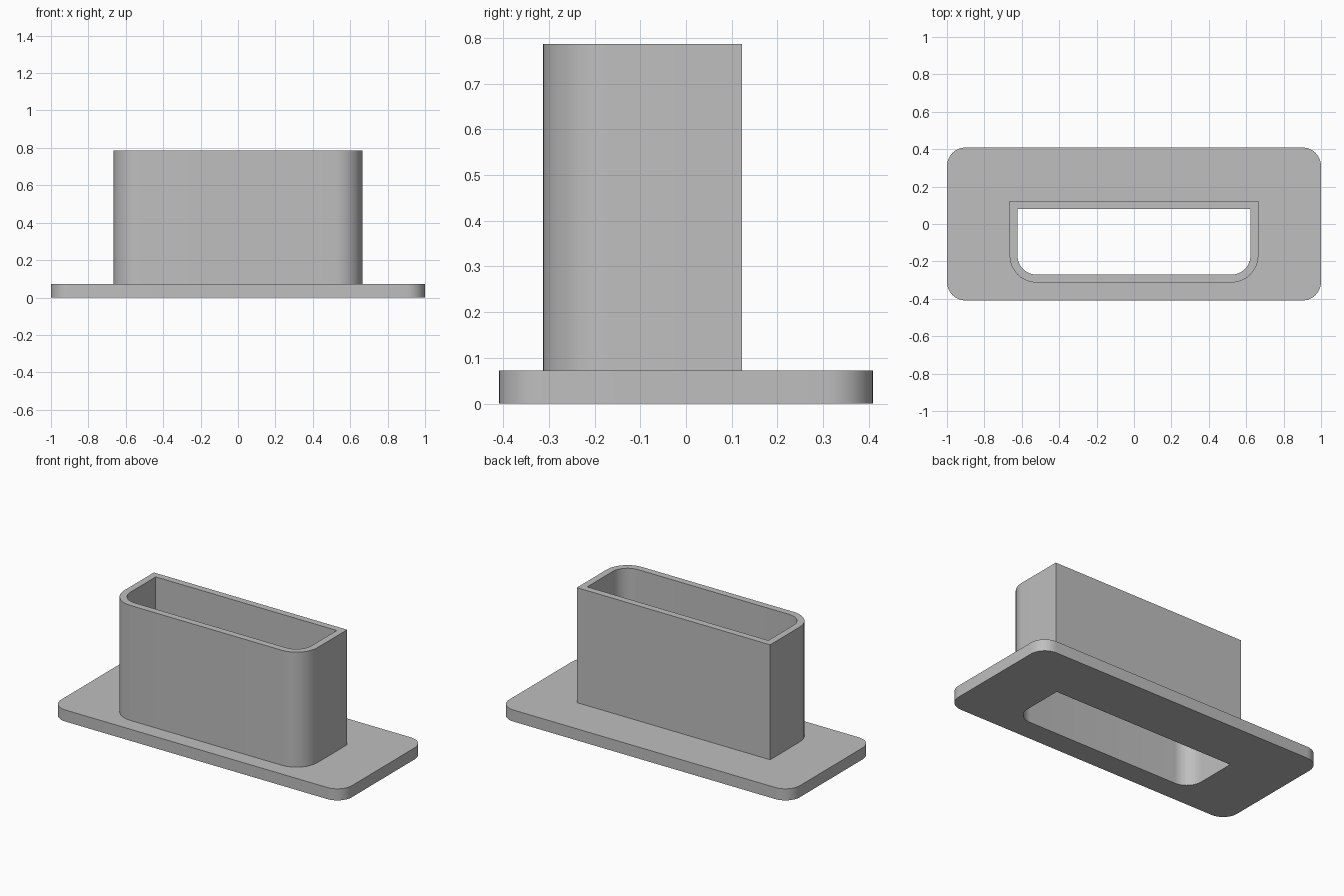
import bpy
import bmesh
from math import cos, sin, pi

cube = bpy.data.objects.get("Cube")
if cube:
    bpy.data.objects.remove(cube, do_unlink=True)

PLATE_TOP = 0.072
HEIGHT = 0.787
WALL = 0.042
SEGMENTS = 12


def outline(half_x, front, back, front_radius, back_radius):
    """Rectangle whose front and back corners may be rounded."""
    points = []
    corners = [(1, 1, back, back_radius), (-1, 1, back, back_radius),
               (-1, -1, front, front_radius), (1, -1, front, front_radius)]
    for i, (sx, sy, y, r) in enumerate(corners):
        cx, cy = sx * (half_x - r), y - sy * r
        steps = SEGMENTS if r else 0
        for k in range(steps + 1):
            a = pi / 2 * (i + k / max(steps, 1))
            points.append((cx + r * cos(a), cy + r * sin(a)))
    return points


def wall(bm, points, bottom, top):
    """Vertical wall along a closed outline; returns its two edge loops."""
    rings = [[bm.verts.new((x, y, z)) for x, y in points] for z in (bottom, top)]
    n = len(points)
    for i in range(n):
        j = (i + 1) % n
        bm.faces.new((rings[0][i], rings[0][j], rings[1][j], rings[1][i]))
    return [[bm.edges.get((r[i], r[(i + 1) % n])) for i in range(n)] for r in rings]


# Outlines of the base plate, the sleeve and its opening
plate = outline(1.0, -0.409, 0.409, 0.1, 0.1)
sleeve = outline(0.665, -0.313, 0.123, 0.145, 0)
opening = outline(0.665 - WALL, -0.313 + WALL, 0.123 - WALL, 0.145 - WALL, 0)

# Upright walls
bm = bmesh.new()
plate_low, plate_high = wall(bm, plate, 0, PLATE_TOP)
sleeve_low, sleeve_high = wall(bm, sleeve, PLATE_TOP, HEIGHT)
open_low, open_high = wall(bm, opening, 0, HEIGHT)

# Flat faces: underside, plate top and sleeve rim
for outer, inner in ((plate_low, open_low), (plate_high, sleeve_low),
                     (sleeve_high, open_high)):
    bmesh.ops.triangle_fill(bm, use_beauty=True, edges=outer + inner)
bmesh.ops.recalc_face_normals(bm, faces=bm.faces[:])

mesh = bpy.data.meshes.new("flanged_sleeve")
bm.to_mesh(mesh)
bm.free()
obj = bpy.data.objects.new("flanged_sleeve", mesh)
bpy.context.collection.objects.link(obj)

# Plain grey finish
grey = bpy.data.materials.new("plain grey")
grey.use_nodes = True
colour = (0.52, 0.52, 0.52, 1)
grey.diffuse_color = colour
grey.node_tree.nodes["Principled BSDF"].inputs["Base Color"].default_value = colour
mesh.materials.append(grey)

# Smooth rounded corners, crisp edges
bpy.ops.object.select_all(action="DESELECT")
obj.select_set(True)
bpy.context.view_layer.objects.active = obj
bpy.ops.object.shade_smooth_by_angle(angle=pi / 6)
